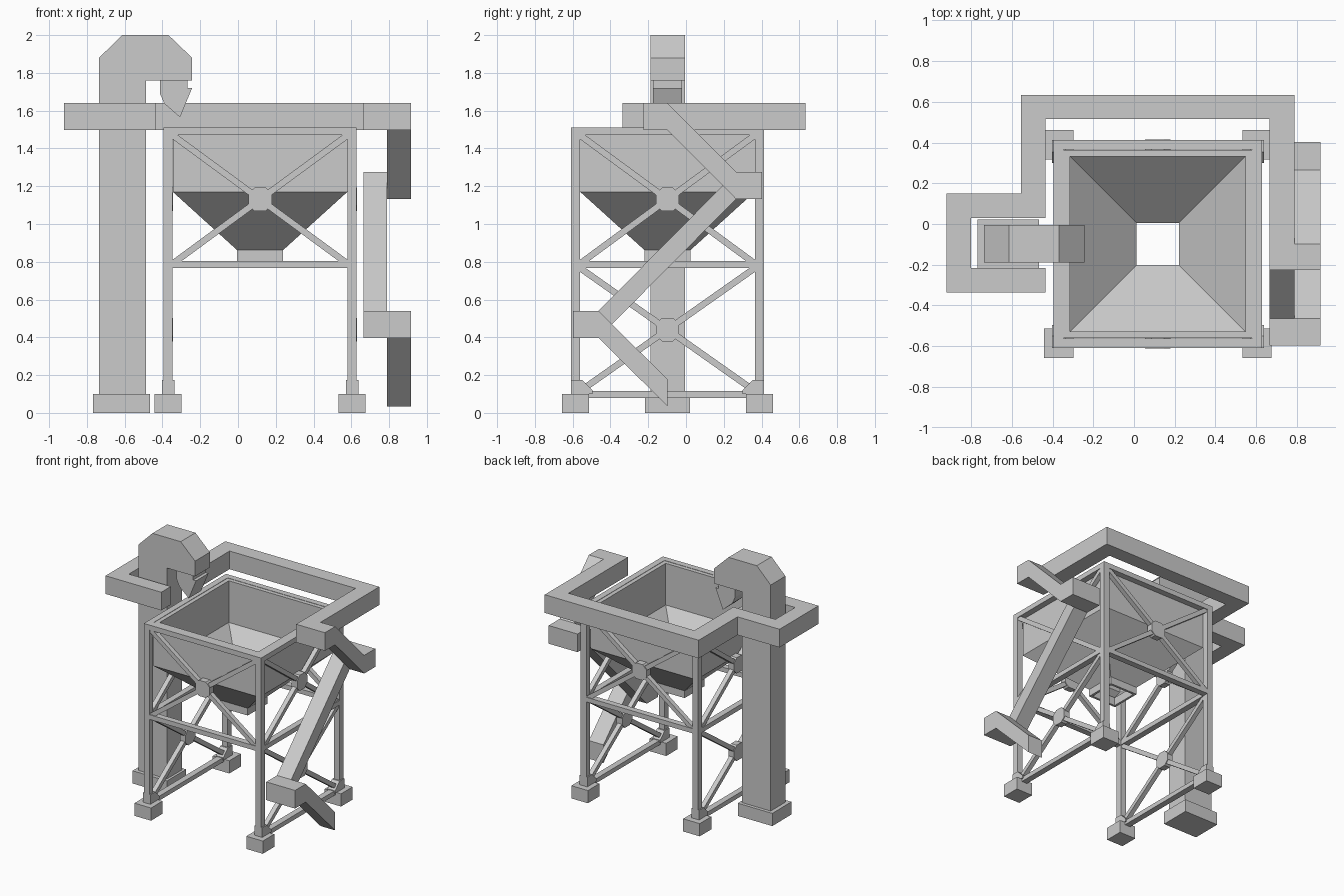
import bpy, bmesh
from mathutils import Vector

cube = bpy.data.objects.get("Cube")
if cube:
    bpy.data.objects.remove(cube, do_unlink=True)

CX, CY = 0.117, -0.098      # tower centre
LEG = 0.487                 # centre to leg axis
T = 0.024                   # half thickness of posts and beams
PLACE = {"x": lambda a, b, c: (c, a, b),
         "y": lambda a, b, c: (a, c, b),
         "z": lambda a, b, c: (a, b, c)}


def finish(name, bm):
    bmesh.ops.recalc_face_normals(bm, faces=bm.faces)
    mesh = bpy.data.meshes.new(name)
    bm.to_mesh(mesh)
    bm.free()
    obj = bpy.data.objects.new(name, mesh)
    bpy.context.collection.objects.link(obj)
    return obj


def prism(name, points, axis, lo, hi):
    """Extrude a 2D outline along an axis from lo to hi."""
    bm = bmesh.new()
    place = PLACE[axis]
    face = bm.faces.new([bm.verts.new(place(a, b, lo)) for a, b in points])
    new = bmesh.ops.extrude_face_region(bm, geom=[face])["geom"]
    verts = [v for v in new if isinstance(v, bmesh.types.BMVert)]
    bmesh.ops.translate(bm, verts=verts, vec=place(0, 0, hi - lo))
    return finish(name, bm)


def box(name, x, y, z):
    return prism(name, [(x[0], y[0]), (x[1], y[0]), (x[1], y[1]), (x[0], y[1])], "z", *z)


def around(c, h):
    return (c - h, c + h)


def cross_brace(name, axis, mid, wall, z0, z1):
    """Two diagonals and an octagonal hub plate in one wall bay."""
    h, zc = LEG - T, (z0 + z1) / 2
    for side, label in ((1, "rising"), (-1, "falling")):
        a, b = Vector((mid - side * h, z0)), Vector((mid + side * h, z1))
        d = (b - a).normalized()
        n = Vector((-d.y, d.x)) * 0.017
        a, b = a - d * 0.01, b + d * 0.01
        prism(f"{name}_{label}_brace", [a + n, a - n, b - n, b + n], axis, *around(wall, 0.018))
    r, k = 0.062, 0.03
    octagon = [(r, -k), (r, k), (k, r), (-k, r), (-r, k), (-r, -k), (-k, -r), (k, -r)]
    prism(f"{name}_hub", [(mid + u, zc + v) for u, v in octagon], axis, *around(wall, 0.025))


# Legs, footings and chamfered brackets
for sx, lr in ((1, "left"), (-1, "right")):
    for sy, fb in ((-1, "front"), (1, "back")):
        x, y = CX + sx * LEG, CY + sy * LEG
        tag = f"{fb}_{lr}"
        box(f"{tag}_leg", around(x, T), around(y, T), (0.1, 1.51))
        box(f"{tag}_footing", around(x, 0.072), around(y, 0.072), (0, 0.1))
        bracket = [(T, 0.1), (T, 0.175), (-0.035, 0.175), (-0.09, 0.12), (-0.09, 0.1)]
        prism(f"{tag}_bracket", [(y + sy * u, z) for u, z in bracket], "x", *around(x, 0.033))

# Horizontal beams and cross bracing on the four walls
inner = LEG - T
for s, fb, lr in ((-1, "front", "right"), (1, "back", "left")):
    wx, wy = CX + s * LEG, CY + s * LEG
    for level, z in (("top", (1.47, 1.51)), ("middle", (0.767, 0.804))):
        box(f"{fb}_{level}_beam", around(CX, inner), around(wy, T), z)
        box(f"{lr}_{level}_beam", around(wx, T), around(CY, inner), z)
    box(f"{lr}_bottom_beam", around(wx, T), around(CY, inner), (0.08, 0.115))
    cross_brace(f"{fb}_upper", "y", CX, wy, 0.79, 1.47)
    cross_brace(f"{lr}_upper", "x", CY, wx, 0.79, 1.47)
    cross_brace(f"{lr}_lower", "x", CY, wx, 0.115, 0.767)

# Hopper: square rings lofted down the outside and back up the inside
rings = [(0.462, 1.508), (0.462, 1.17), (0.122, 0.862), (0.122, 0.805),
         (0.104, 0.805), (0.104, 0.87), (0.43, 1.18), (0.43, 1.508)]
bm = bmesh.new()
loops = [[bm.verts.new((CX + u * h, CY + v * h, z))
          for u, v in ((-1, -1), (1, -1), (1, 1), (-1, 1))] for h, z in rings]
for i, low in enumerate(loops):
    high = loops[(i + 1) % len(loops)]
    for j in range(4):
        k = (j + 1) % 4
        bm.faces.new((low[j], low[k], high[k], high[j]))
finish("hopper", bm)

# Bucket elevator: base, column with hooked head, and discharge spout
box("elevator_base", (-0.767, -0.467), (-0.217, 0.022), (0, 0.1))
prism("elevator_column",
      [(-0.735, 0.1), (-0.487, 0.1), (-0.487, 1.76), (-0.243, 1.76), (-0.243, 1.88),
       (-0.368, 2.0), (-0.614, 2.0), (-0.735, 1.88)], "y", -0.188, -0.004)
prism("elevator_spout",
      [(-0.413, 1.76), (-0.413, 1.69), (-0.39, 1.637), (-0.307, 1.565), (-0.243, 1.72),
       (-0.268, 1.72), (-0.268, 1.76)], "y", -0.175, -0.02)

# Upper gallery wrapping around the elevator and the back of the hopper
x_in, x_mid, x_out = 0.664, 0.788, 0.915
deck = (1.497, 1.64)
prism("upper_gallery",
      [(-0.434, -0.335), (-0.92, -0.335), (-0.92, 0.15), (-0.554, 0.15), (-0.554, 0.633),
       (x_mid, 0.633), (x_mid, -0.225), (x_in, -0.225), (x_in, 0.515), (-0.434, 0.515),
       (-0.434, 0.03), (-0.8, 0.03), (-0.8, -0.216), (-0.434, -0.216)], "z", *deck)

# Switchback stairs: landings joined by sloping flights
D = deck[1] - deck[0]
Y_TOP, Y_BACK, Y_FRONT = -0.098, 0.265, -0.463
Z_BACK, Z_FRONT, Z_END = 1.275, 0.54, 0.178
box("top_landing", (x_mid, x_out), (-0.225, Y_TOP), deck)
box("back_landing", (x_in, x_out), (Y_BACK, 0.402), (Z_BACK - D, Z_BACK))
box("front_landing", (x_in, x_out), (-0.597, Y_FRONT), (Z_FRONT - D, Z_FRONT))


def flight(name, x, ya, za, yb, zb):
    prism(name, [(ya, za), (ya, za - D), (yb, zb - D), (yb, zb)], "x", *x)


flight("upper_flight", (x_mid, x_out), Y_TOP, deck[1], Y_BACK, Z_BACK)
flight("middle_flight", (x_in, x_mid), Y_BACK, Z_BACK, Y_FRONT, Z_FRONT)
flight("lower_flight", (x_mid, x_out), Y_FRONT, Z_FRONT, Y_TOP, Z_END)
